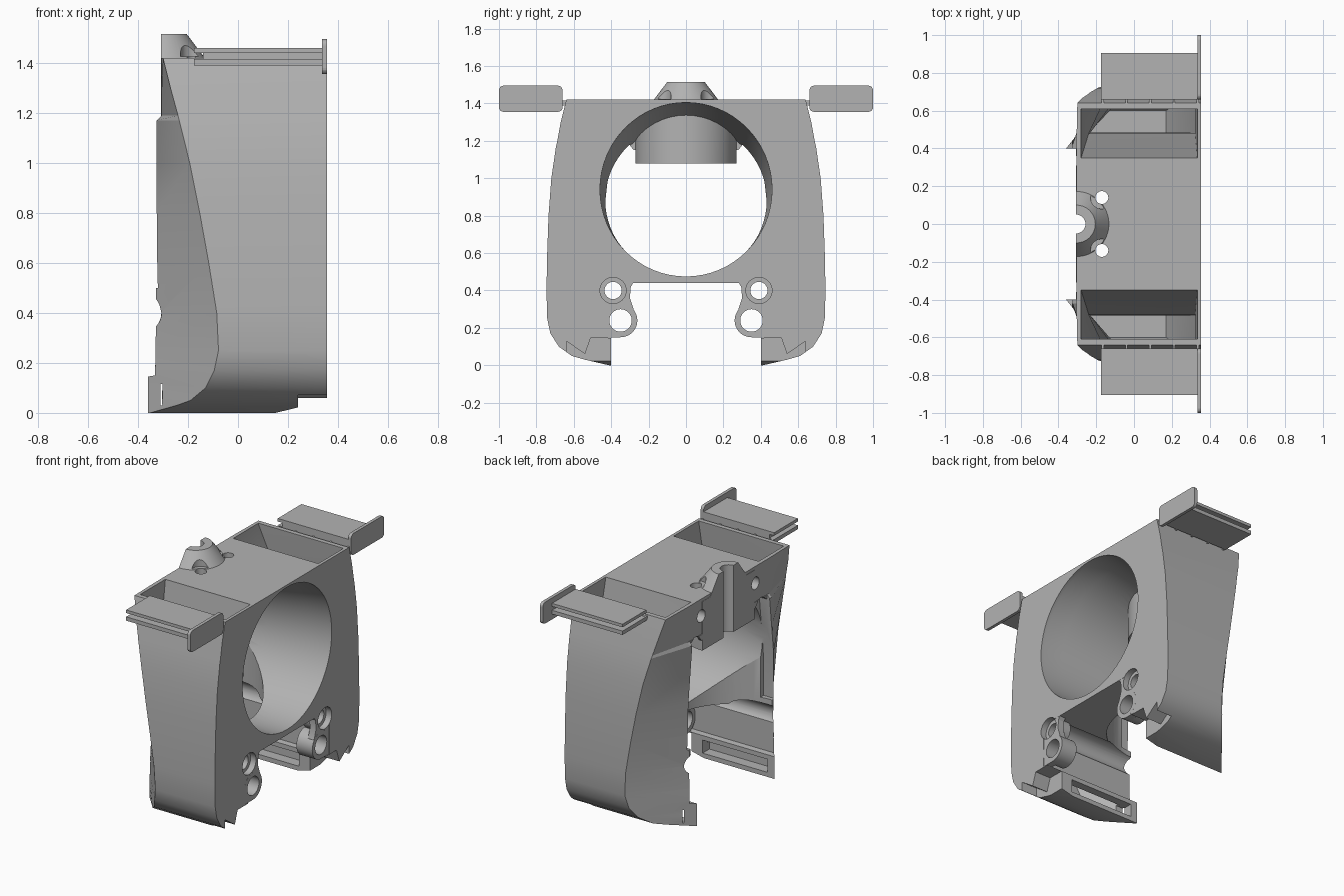
import bpy, bmesh
from math import sin, cos, pi, radians
from mathutils import Matrix, Vector

cube = bpy.data.objects.get("Cube")
if cube:
    bpy.data.objects.remove(cube)

grey = bpy.data.materials.new("plain grey")
grey.use_nodes = True
grey.diffuse_color = (0.45, 0.45, 0.45, 1)
grey.node_tree.nodes["Principled BSDF"].inputs["Base Color"].default_value = (0.45, 0.45, 0.45, 1)


def make(name, bm):
    bmesh.ops.recalc_face_normals(bm, faces=bm.faces)
    mesh = bpy.data.meshes.new(name)
    bm.to_mesh(mesh)
    bm.free()
    mesh.materials.append(grey)
    ob = bpy.data.objects.new(name, mesh)
    bpy.context.collection.objects.link(ob)
    return ob


def loft(name, rings):
    """Closed skin through rings of equal point count."""
    bm = bmesh.new()
    vs = [[bm.verts.new(p) for p in ring] for ring in rings]
    n = len(rings[0])
    for a, b in zip(vs, vs[1:]):
        for i in range(n):
            j = (i + 1) % n
            bm.faces.new((a[i], a[j], b[j], b[i]))
    bm.faces.new(vs[0])
    bm.faces.new(vs[-1])
    return make(name, bm)


def prism(name, x0, x1, outline, side=1):
    """Extrude a (y, z) outline along x."""
    return loft(name, [[(x, y * side, z) for y, z in outline] for x in (x0, x1)])


def box(name, x0, x1, y0, y1, z0, z1, side=1):
    return prism(name, x0, x1, [(y0, z0), (y1, z0), (y1, z1), (y0, z1)], side)


def rod(name, axis, centre, a, b, r0, r1=None, n=40):
    """Cylinder or cone between a and b along x or z."""
    r1 = r0 if r1 is None else r1
    rings = []
    for t, r in ((a, r0), (b, r1)):
        ring = [(centre[0] + r * cos(2 * pi * i / n), centre[1] + r * sin(2 * pi * i / n)) for i in range(n)]
        rings.append([(t, u, v) if axis == "x" else (u, v, t) for u, v in ring])
    return loft(name, rings)


def rounded(y0, y1, z0, z1, r, steps=5):
    pts = []
    corners = ((y1 - r, z1 - r), (y0 + r, z1 - r), (y0 + r, z0 + r), (y1 - r, z0 + r))
    for k, (cy, cz) in enumerate(corners):
        for i in range(steps + 1):
            a = (k + i / steps) * pi / 2
            pts.append((cy + r * cos(a), cz + r * sin(a)))
    return pts


def combine(target, tool, operation):
    mod = target.modifiers.new("join", "BOOLEAN")
    mod.object, mod.operation, mod.solver = tool, operation, "EXACT"
    graph = bpy.context.evaluated_depsgraph_get()
    graph.update()
    mesh = bpy.data.meshes.new_from_object(target.evaluated_get(graph))
    target.modifiers.clear()
    target.data = mesh
    bpy.data.objects.remove(tool)


# Body: height, half width, where the side wall ends, back x, back half width
rows = [
    (0.00, .41, -.352, -.36, .40), (.03, .54, -.245, -.36, .40), (.05, .61, -.19, -.36, .40),
    (.10, .68, -.13, -.36, .40), (.17, .725, -.095, -.36, .40), (.25, .742, -.078, -.35, .41),
    (.40, .746, -.085, -.33, .43), (.60, .742, -.117, -.325, .44), (.80, .735, -.153, -.325, .44),
    (1.0, .72, -.193, -.325, .43), (1.17, .695, -.235, -.325, .42), (1.19, .69, -.24, -.305, .42),
    (1.3, .67, -.27, -.305, .42), (1.42, .64, -.30, -.305, .42)]
rings = []
for z, yo, xe, xb, yb in rows:
    half = [(.355, yo), (xe, yo), (xb, yb)]
    rings.append([(x, y, z) for x, y in half] + [(x, -y, z) for x, y in reversed(half)])
body = loft("duct_body", rings)

# Round intake passage running to the open back
passage = []
for x in (.40, .33, .2, .05, -.1, -.29):
    t = max(0, (.33 - x) / .62)
    ry, rz, zc = .46 - .03 * t, .465 - .055 * t, .94 - .06 * t
    passage.append([(x, ry * cos(i * pi / 32), zc + rz * sin(i * pi / 32)) for i in range(64)])
combine(body, loft("passage", passage), "DIFFERENCE")
half = [(.445, .50), (.44, .8), (.40, 1.16), (.375, 1.18), (.35, 1.195), (.31, 1.19), (.28, 1.15)]
combine(body, prism("back_opening", -.5, -.25, half + [(-y, z) for y, z in reversed(half)]), "DIFFERENCE")

# Open arch underneath and the scooped rear edge of the passage floor
half = [(.40, -.1), (.40, .145), (.435, .15), (.435, .40), (.42, .43), (.39, .44)]
combine(body, prism("arch", -.5, .5, half + [(-y, z) for y, z in reversed(half)]), "DIFFERENCE")
combine(body, rod("floor_scoop", "z", (-.33, 0), .3, .8, .42, n=64), "DIFFERENCE")

# Rear boss and the cone on the top
combine(body, rod("boss", "z", (-.305, 0), 1.08, 1.40, .27, n=64), "UNION")
combine(body, rod("cone", "z", (-.305, 0), 1.39, 1.515, .195, .10, n=64), "UNION")
combine(body, box("rear_trim", -.7, -.307, -.4, .4, 1.0, 1.6), "DIFFERENCE")
combine(body, rod("centre_bore", "z", (-.307, 0), .9, 1.7, .05), "DIFFERENCE")

for s in (1, -1):
    # Front plate lugs around the screw holes
    web = [(.46, .46), (.27, .46), (.295, .42), (.30, .36), (.28, .30), (.30, .2), (.35, .15), (.46, .15)]
    combine(body, prism("web", .31, .354, web, s), "UNION")
    combine(body, rod("upper_lug", "x", (.39 * s, .40), .25, .353, .085), "UNION")
    combine(body, rod("lower_lug", "x", (.35 * s, .24), .24, .3545, .09), "UNION")

    # Hopper chamber: height, inner and outer half width, inner and outer rear x, front x
    chamber = [(1.5, .35, .61, -.28, -.28, .335), (1.415, .35, .61, -.28, -.28, .335),
               (.95, .478, .69, -.24, -.14, .325), (.45, .485, .71, -.23, -.06, .325),
               (.08, .45, .60, -.27, -.13, .17)]
    combine(body, loft("chamber", [[(f, a * s, z), (f, b * s, z), (q, b * s, z), (p, a * s, z)]
                                   for z, a, b, p, q, f in chamber]), "DIFFERENCE")
    combine(body, box("outlet", -.31, .16, .36, .47, .03, .115, s), "DIFFERENCE")

    # Notched front foot and rising underside
    foot = [(.39, -.1), (.39, .145), (.51, .145), (.54, .06), (.64, .13), (.64, -.1)]
    combine(body, prism("foot_notch", .24, .5, foot, s), "DIFFERENCE")
    wedge = [(.15, 0), (.45, .073), (.45, -.1), (.15, -.1)]
    combine(body, loft("wedge", [[(x, y * s, z) for x, z in wedge] for y in (.3, .9)]), "DIFFERENCE")

    # Screw holes
    combine(body, rod("upper_bore", "x", (.39 * s, .40), -.5, .5, .046), "DIFFERENCE")
    combine(body, rod("upper_counterbore", "x", (.39 * s, .40), .315, .5, .07), "DIFFERENCE")
    combine(body, rod("upper_access", "x", (.39 * s, .40), -.5, .24, .07), "DIFFERENCE")
    combine(body, rod("lower_bore", "x", (.35 * s, .24), -.5, .5, .06), "DIFFERENCE")
    combine(body, rod("top_bore", "z", (-.17, .14 * s), .9, 1.6, .034), "DIFFERENCE")
    combine(body, rod("top_counterbore", "z", (-.17, .14 * s), 1.425, 1.6, .06), "DIFFERENCE")
    combine(body, rod("rear_bore", "x", (.28 * s, 1.31), -.5, -.2, .04), "DIFFERENCE")

    # Side clips: two leaves, a core, small bridges and an end tab
    name = "left" if s > 0 else "right"
    box(name + "_clip_upper_leaf", -.175, .34, .66, .905, 1.44, 1.46, s)
    box(name + "_clip_lower_leaf", -.175, .34, .66, .905, 1.39, 1.415, s)
    box(name + "_clip_core", -.14, .34, .66, .86, 1.414, 1.441, s)
    for i in range(5):
        x = -.172 + i * .126
        box(name + "_clip_bridge", x, x + .012, .63, .665, 1.39, 1.415, s)
    prism(name + "_clip_tab", .335, .356, rounded(.66, 1.0, 1.355, 1.495, .025), s)

# Smooth curved walls, keep hard edges
bpy.ops.object.select_all(action="DESELECT")
body.select_set(True)
bpy.context.view_layer.objects.active = body
bpy.ops.object.shade_smooth_by_angle(angle=radians(25))
